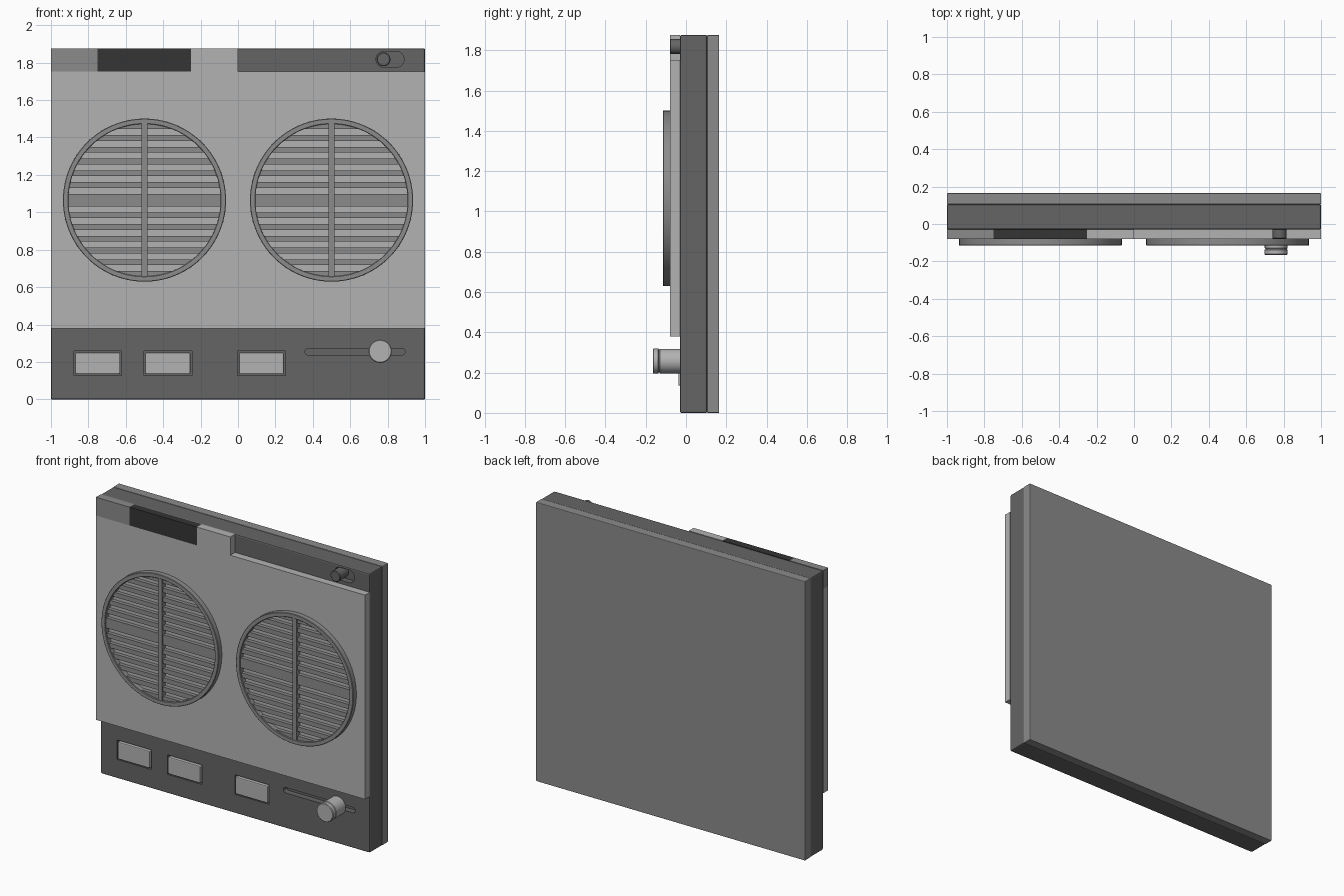
import bpy, bmesh, math
from math import sin, cos, pi

if "Cube" in bpy.data.objects:
    bpy.data.objects.remove(bpy.data.objects["Cube"])

# Grey tones
def tone(name, v):
    m = bpy.data.materials.new(name)
    m.diffuse_color = (v, v, v, 1)
    m.use_nodes = True
    m.node_tree.nodes["Principled BSDF"].inputs["Base Color"].default_value = m.diffuse_color
    return m

DARK = tone("dark_grey", 0.13)
MID = tone("mid_grey", 0.26)
LIGHT = tone("light_grey", 0.45)
BLACK = tone("charcoal", 0.035)


def add_prism(bm, pts, y0, y1):
    """Extrude an x-z outline from y0 to y1."""
    a = [bm.verts.new((x, y0, z)) for x, z in pts]
    b = [bm.verts.new((x, y1, z)) for x, z in pts]
    bm.faces.new(a)
    bm.faces.new(b[::-1])
    n = len(pts)
    for i in range(n):
        j = (i + 1) % n
        bm.faces.new((a[i], b[i], b[j], a[j]))


def add_lathe(bm, cx, cz, profile, n=48, closed=False):
    """Turn (radius, y) points about a y axis through (cx, cz)."""
    rings = [[bm.verts.new((cx + r * cos(2 * pi * i / n), y, cz + r * sin(2 * pi * i / n)))
              for i in range(n)] for r, y in profile]
    pairs = list(zip(rings, rings[1:]))
    if closed:
        pairs.append((rings[-1], rings[0]))
    else:
        bm.faces.new(rings[0])
        bm.faces.new(rings[-1])
    for a, b in pairs:
        for i in range(n):
            j = (i + 1) % n
            bm.faces.new((a[i], a[j], b[j], b[i]))


def finish(name, bm, mat=None, bevel=0, smooth=False):
    bmesh.ops.recalc_face_normals(bm, faces=bm.faces)
    me = bpy.data.meshes.new(name)
    bm.to_mesh(me)
    bm.free()
    ob = bpy.data.objects.new(name, me)
    bpy.context.collection.objects.link(ob)
    if mat:
        me.materials.append(mat)
    bpy.context.view_layer.objects.active = ob
    bpy.ops.object.select_all(action='DESELECT')
    ob.select_set(True)
    if bevel:
        m = ob.modifiers.new("edge", 'BEVEL')
        m.width, m.segments, m.limit_method = bevel, 2, 'ANGLE'
    if smooth:
        bpy.ops.object.shade_smooth_by_angle(angle=math.radians(35))
    return ob


def rect(x0, x1, z0, z1):
    return [(x0, z0), (x1, z0), (x1, z1), (x0, z1)]


def capsule(x0, x1, z, r, n=12):
    right = [(x1 - r + r * cos(t), z + r * sin(t)) for t in (-pi / 2 + pi * i / n for i in range(n + 1))]
    left = [(x0 + r - r * cos(t), z - r * sin(t)) for t in (-pi / 2 + pi * i / n for i in range(n + 1))]
    return right + left


def disc_band(cx, cz, r, z0, z1, n=6):
    """Horizontal band of a disc, between heights z0 and z1."""
    zs = [z0 + (z1 - z0) * i / n for i in range(n + 1)]
    half = [(math.sqrt(max(r * r - z * z, 1e-5)), z) for z in zs]
    return [(cx + w, cz + z) for w, z in half] + [(cx - w, cz + z) for w, z in half[::-1]]


def block(name, x0, x1, z0, z1, y0, y1, mat, bevel=0):
    bm = bmesh.new()
    add_prism(bm, rect(x0, x1, z0, z1), y0, y1)
    return finish(name, bm, mat, bevel)


TOP = 1.875
FRONT, FACE = -0.03, -0.08
BUTTONS = (("left", -0.75), ("middle", -0.375), ("right", 0.125))

# Case halves
case = block("case_front", -1, 1, 0, TOP, FRONT, 0.105, DARK, 0.008)
block("case_back", -1, 1, 0, TOP, 0.105, 0.165, MID, 0.004)

# Slots and button pockets cut into the case
bm = bmesh.new()
add_prism(bm, capsule(0.738, 0.888, 1.818, 0.043), -0.1, 0.01)
add_prism(bm, capsule(0.358, 0.893, 0.255, 0.018), -0.1, 0.01)
for _, x in BUTTONS:
    add_prism(bm, rect(x - 0.128, x + 0.128, 0.127, 0.258), -0.1, 0.0)
cutter = finish("case_cutter", bm)
cut = case.modifiers.new("slots", 'BOOLEAN')
cut.operation, cut.solver, cut.object = 'DIFFERENCE', 'EXACT', cutter
bpy.context.view_layer.objects.active = case
for m in list(case.modifiers):
    bpy.ops.object.modifier_apply(modifier=m.name)
bpy.data.objects.remove(cutter)

# Speaker panel and top tabs
block("speaker_panel", -1, 1, 0.38, 1.752, FACE, FRONT, LIGHT)
for name, x0, x1, mat in (("output_tab", -1, -0.75, MID),
                          ("input_tab", -0.75, -0.25, BLACK),
                          ("port_tab", -0.25, 0, LIGHT)):
    block(name, x0, x1, 1.752, TOP, FACE, FRONT, mat)

# Speaker grilles
R, CZ = 0.436, 1.065
gaps = [0.05 + 0.0627 * i for i in range(6)]
GH = 0.016
for side, cx in (("left", -0.5), ("right", 0.5)):
    bm = bmesh.new()
    ri = R - 0.029
    add_lathe(bm, cx, CZ, [(R, FACE), (R, -0.112), (R - 0.003, -0.115),
                           (ri + 0.003, -0.115), (ri, -0.112), (ri, FACE)], 96, True)
    finish(side + "_grille_ring", bm, MID, smooth=True)

    bm = bmesh.new()
    rs = R - 0.015
    add_prism(bm, disc_band(cx, CZ, rs, -gaps[0] + GH, gaps[0] - GH), -0.105, FACE)
    for i, g in enumerate(gaps):
        top = gaps[i + 1] - GH if i < 5 else rs - 0.003
        for z0, z1 in ((g + GH, top), (-top, -g - GH)):
            add_prism(bm, disc_band(cx, CZ, rs, z0, z1), -0.105, FACE)
    finish(side + "_grille_slats", bm, MID)
    block(side + "_grille_bar", cx - 0.016, cx + 0.016, CZ - 0.415, CZ + 0.415, -0.114, FACE, MID)

# Push buttons
for name, x in BUTTONS:
    block(name + "_button", x - 0.12, x + 0.12, 0.135, 0.25, -0.038, 0.0, LIGHT, 0.006)

# Toggle switch peg
bm = bmesh.new()
add_lathe(bm, 0.778, 1.818, [(0.037, 0.01), (0.037, -0.076), (0.033, FACE)], 32)
finish("toggle_peg", bm, DARK, smooth=True)

# Slider knob with grooved cap
bm = bmesh.new()
add_lathe(bm, 0.76, 0.257, [(0.061, FRONT), (0.061, -0.129), (0.057, -0.132), (0.057, -0.135),
                            (0.062, -0.138), (0.062, -0.161), (0.058, -0.165)], 48)
finish("slider_knob", bm, LIGHT, smooth=True)
